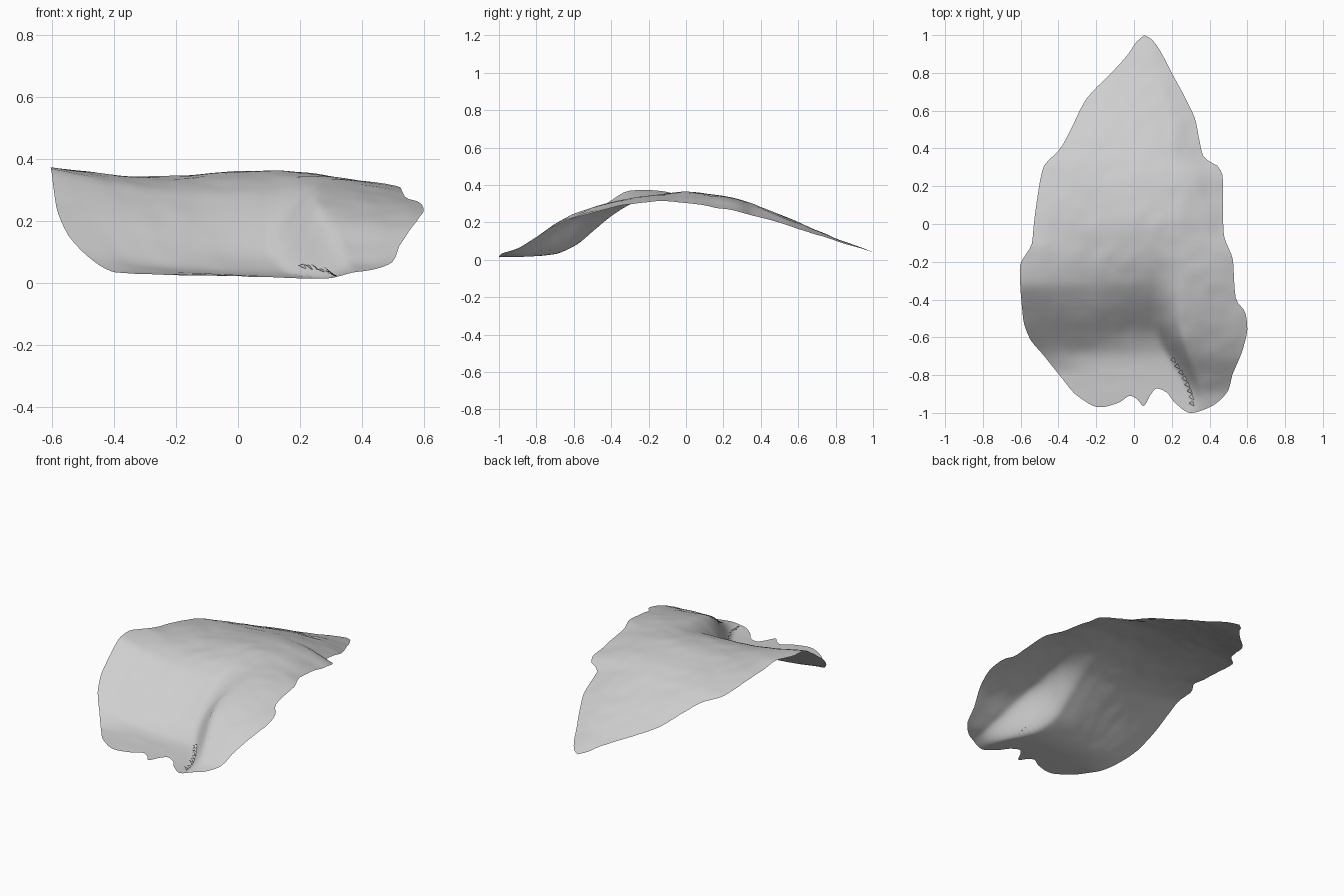
import bpy, bmesh, math
from mathutils import noise, Vector

if "Cube" in bpy.data.objects:
    bpy.data.objects.remove(bpy.data.objects["Cube"])


def curve(pts, t):
    """Smooth interpolation through sorted (key, value) points."""
    if t <= pts[0][0]:
        return pts[0][1]
    if t >= pts[-1][0]:
        return pts[-1][1]
    i = max(k for k in range(len(pts) - 1) if pts[k][0] <= t)

    def slope(k):
        if k == 0 or k == len(pts) - 1:
            a, b = (0, 1) if k == 0 else (k - 1, k)
            return (pts[b][1] - pts[a][1]) / (pts[b][0] - pts[a][0])
        d0 = (pts[k][1] - pts[k - 1][1]) / (pts[k][0] - pts[k - 1][0])
        d1 = (pts[k + 1][1] - pts[k][1]) / (pts[k + 1][0] - pts[k][0])
        return 0 if d0 * d1 <= 0 else 2 * d0 * d1 / (d0 + d1)

    h = pts[i + 1][0] - pts[i][0]
    s = (t - pts[i][0]) / h
    a, b = pts[i][1], pts[i + 1][1]
    return (a * (1 + 2 * s) * (1 - s) ** 2 + b * s * s * (3 - 2 * s)
            + h * slope(i) * s * (1 - s) ** 2 + h * slope(i + 1) * s * s * (s - 1))


def ease(t):
    t = min(1, max(0, t))
    return t * t * (3 - 2 * t)


# Outline: left side and right side as x over y, front rim as y over x
LEFT = [(-.8, -.395), (-.7, -.475), (-.6, -.555), (-.5, -.587), (-.23, -.605), (-.1, -.54),
        (0, -.53), (.15, -.51), (.3, -.48), (.4, -.39), (.5, -.335), (.65, -.26),
        (.7, -.22), (.8, -.12), (.9, -.03), (.96, .01), (1, .055)]
RIGHT = [(-.8, .52), (-.65, .58), (-.55, .6), (-.47, .59), (-.4, .54), (-.3, .53),
         (-.2, .525), (-.05, .475), (.1, .47), (.25, .47), (.31, .44), (.35, .37),
         (.45, .345), (.55, .325), (.65, .28), (.8, .2), (.93, .13), (.98, .09), (1, .055)]
RIM = [(-.395, -.8), (-.3, -.91), (-.18, -.97), (-.08, -.945), (-.02, -.91), (.02, -.93),
       (.05, -.965), (.09, -.9), (.12, -.87), (.17, -.89), (.22, -.95), (.3, -1),
       (.4, -.97), (.5, -.88), (.52, -.8)]

# Lengthwise height profiles, from left edge to right edge
YS = [-1, -.9, -.8, -.7, -.6, -.5, -.4, -.3, -.15, 0, .2, .4, .6, .8, 1]
HEIGHTS = [
    [.03, .03, .035, .10, .175, .25, .32, .37, .37, .342, .308, .255, .18, .107, .04],
    [.025, .03, .035, .05, .11, .19, .26, .31, .34, .345, .322, .272, .195, .113, .04],
    [.015, .015, .02, .03, .07, .15, .23, .295, .345, .363, .342, .283, .201, .118, .04],
    [.03, .06, .12, .19, .245, .28, .307, .327, .345, .352, .33, .272, .194, .114, .04],
    [.03, .06, .12, .18, .22, .25, .27, .287, .298, .297, .272, .228, .162, .101, .04]]
PROFILES = [list(zip(YS, row)) for row in HEIGHTS]


def valley(y):
    """x of the crease, which swings right towards the front rim."""
    return .09 + .19 * ease((-.5 - y) / .45)


def height(x, y):
    # Profile positions: fixed in front, following the outline behind
    v, f = valley(y), ease((y + .3) / .5)
    front = [-.6, -.25, v, v + .17 - .07 * ease((-.5 - y) / .4), .6]
    left, right = curve(LEFT, y), curve(RIGHT, y)
    width = max(right - left, .01)
    back = [left + width * u for u in (0, .3, .58, .78, 1)]
    xs = [a + (b - a) * f for a, b in zip(front, back)]
    z = curve([(a, curve(p, y)) for a, p in zip(xs, PROFILES)], x)
    ripple = noise.noise(Vector((x * 5, y * 7, 1.3))) * .005
    ripple += noise.noise(Vector((x * 12, y * 14, 4.1))) * .003
    return max(0, z + ripple * min(1, z / .1))


def spread(a, b, n):
    return [a + (b - a) * i / n for i in range(n + 1)]


def make_object(name, bm, mat):
    me = bpy.data.meshes.new(name)
    bm.to_mesh(me)
    bm.free()
    me.materials.append(mat)
    me.polygons.foreach_set("use_smooth", [True] * len(me.polygons))
    ob = bpy.data.objects.new(name, me)
    bpy.context.collection.objects.link(ob)
    return ob


grey = bpy.data.materials.new("light grey")
grey.diffuse_color = (.62, .62, .62, 1)
grey.use_nodes = True
grey.node_tree.nodes["Principled BSDF"].inputs["Base Color"].default_value = grey.diffuse_color

# Curved sheet: front rows follow the rim, the rest run between both sides
COLS = 84
bm = bmesh.new()
rows = []
for t in spread(1, 0, 14)[:-1]:
    rows.append([(x, -.8 + t * (curve(RIM, x) + .8)) for x in spread(-.395, .52, COLS)])
for s in spread(0, 1, 90):
    y = -.8 + 1.8 * math.sin(s * math.pi / 2) ** 1.15
    rows.append([(x, y) for x in spread(curve(LEFT, y), curve(RIGHT, y), COLS)])
grid = [[bm.verts.new((x, y, height(x, y))) for x, y in row] for row in rows]
for r0, r1 in zip(grid, grid[1:]):
    for i in range(COLS):
        bm.faces.new((r0[i], r0[i + 1], r1[i + 1], r1[i]))
bmesh.ops.remove_doubles(bm, verts=bm.verts, dist=.0005)
make_object("curved_sheet", bm, grey)

# Small jagged slivers along the crease
bm = bmesh.new()
for i, y in enumerate(spread(-.72, -.95, 7)):
    x = valley(y) + .03
    base = [(x, y + .015), (x + .01, y - .015)]
    vs = [bm.verts.new((a, b, height(a, b))) for a, b in base]
    vs.append(bm.verts.new((x - .02, y, height(x, y) + .01 + .008 * (i % 3))))
    bm.faces.new(vs)
make_object("crease_slivers", bm, grey)
